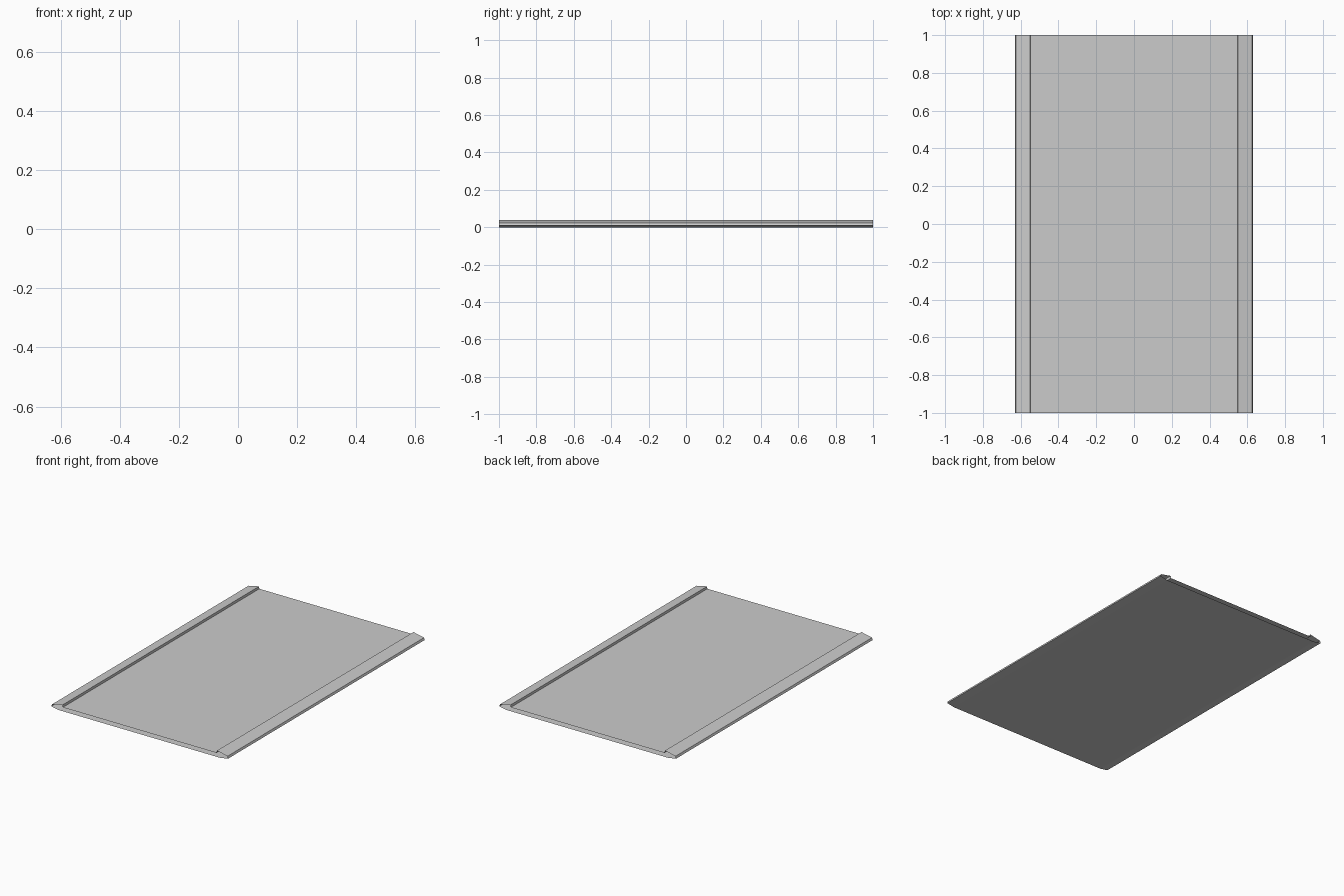
import bpy, bmesh

if "Cube" in bpy.data.objects:
    bpy.data.objects.remove(bpy.data.objects["Cube"])

# right half of the hollow cross-section (x, z), from floor edge round to base edge
half = [(0.548, 0.025), (0.55, 0.04), (0.625, 0.024), (0.63, 0.01), (0.575, 0.0)]
profile = half + [(-x, z) for x, z in reversed(half)]

# open-ended extrusion along y
bm = bmesh.new()
rings = [[bm.verts.new((x, y, z)) for x, z in profile] for y in (-1, 1)]
n = len(profile)
for i in range(n):
    j = (i + 1) % n
    bm.faces.new((rings[0][i], rings[0][j], rings[1][j], rings[1][i]))
bmesh.ops.recalc_face_normals(bm, faces=bm.faces)

mesh = bpy.data.meshes.new("panel")
bm.to_mesh(mesh)
bm.free()
bpy.context.collection.objects.link(bpy.data.objects.new("hollow_panel", mesh))
